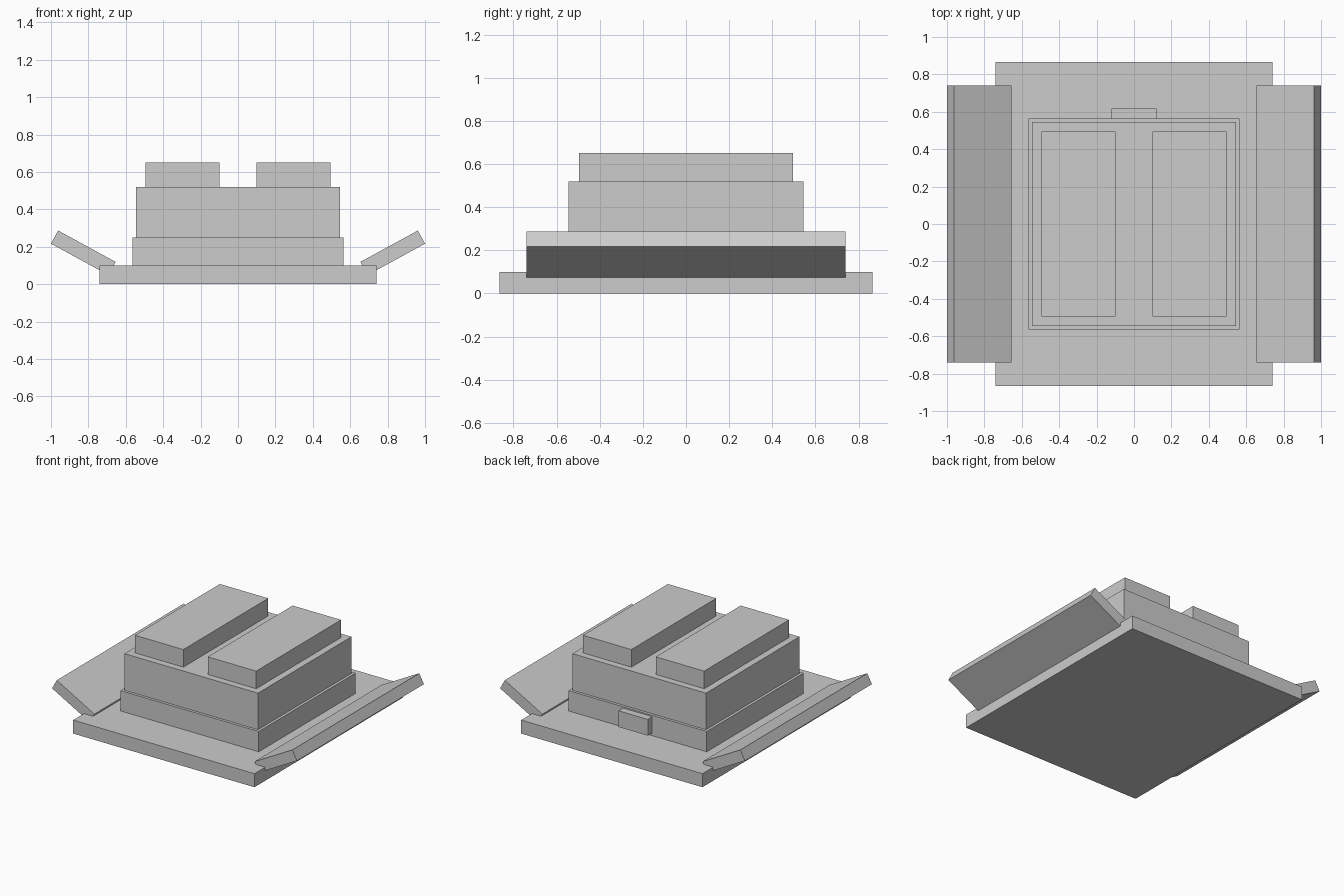
import bpy
from mathutils import Matrix

cube = bpy.data.objects.get("Cube")
if cube:
    bpy.data.objects.remove(cube, do_unlink=True)

# Single plain grey
grey = bpy.data.materials.new("light_grey")
grey.use_nodes = True
colour = (0.604, 0.604, 0.604, 1)
grey.diffuse_color = colour
grey.node_tree.nodes["Principled BSDF"].inputs["Base Color"].default_value = colour


def box(name, size, centre, tilt=0):
    """Flat-sided box, tilted about the y axis."""
    bpy.ops.mesh.primitive_cube_add(size=1, location=centre, rotation=(0, tilt, 0))
    obj = bpy.context.object
    obj.name = name
    obj.data.name = name
    obj.data.transform(Matrix.Diagonal((*size, 1)))
    obj.data.materials.append(grey)
    return obj


# Stepped body
box("base_plate", (1.48, 1.73, 0.1), (0, 0, 0.05))
box("lower_tier", (1.13, 1.13, 0.15), (0, 0, 0.175))
box("upper_tier", (1.09, 1.09, 0.27), (0, 0, 0.385))

# Block on the back of the lower tier
box("back_latch", (0.24, 0.1, 0.12), (0, 0.567, 0.18))

# Mirrored top pads and raised side flaps
for side, s in (("left", 1), ("right", -1)):
    box(side + "_top_pad", (0.395, 0.99, 0.13), (s * 0.2975, 0, 0.585))
    box(side + "_flap", (0.35, 1.48, 0.08), (s * 0.827, 0, 0.168), -s * 0.5)
